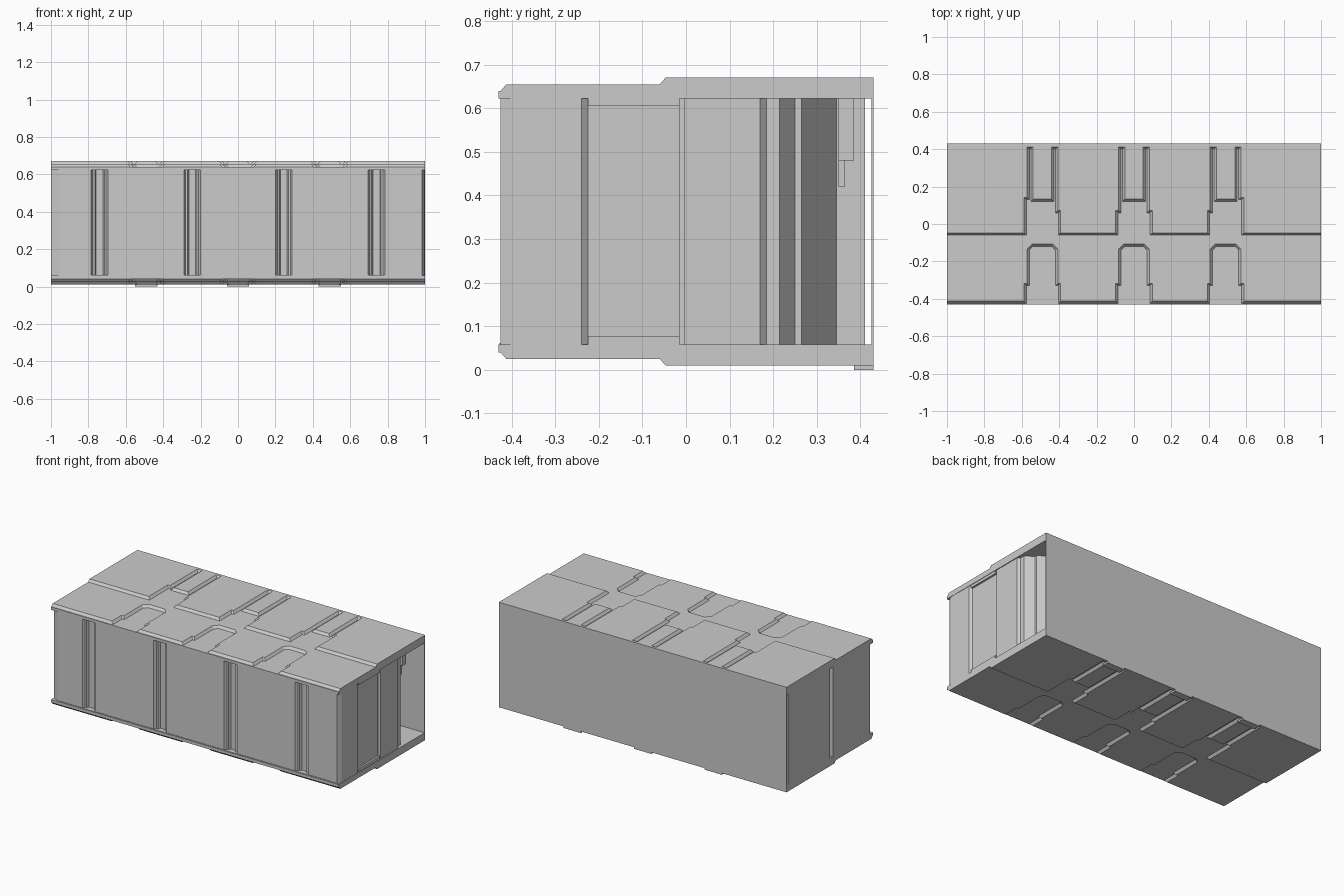
import bpy, bmesh
from mathutils import Vector

cube = bpy.data.objects.get("Cube")
if cube:
    bpy.data.objects.remove(cube, do_unlink=True)

grey = bpy.data.materials.new("light_grey")
grey.use_nodes = True
grey.diffuse_color = (0.6, 0.6, 0.6, 1)
bsdf = next(n for n in grey.node_tree.nodes if n.type == 'BSDF_PRINCIPLED')
bsdf.inputs["Base Color"].default_value = grey.diffuse_color

MID_Z = 0.34            # mirror plane between roof and floor
BAYS = (-0.49, 0, 0.49)
COLUMNS = (-0.74, -0.245, 0.245, 0.74)


def finish(name, bm):
    bmesh.ops.recalc_face_normals(bm, faces=bm.faces)
    mesh = bpy.data.meshes.new(name)
    bm.to_mesh(mesh)
    bm.free()
    mesh.materials.append(grey)
    obj = bpy.data.objects.new(name, mesh)
    bpy.context.collection.objects.link(obj)
    return obj


def add_box(bm, xs, ys, zs):
    v = [bm.verts.new((x, y, z)) for x in xs for y in ys for z in zs]
    for idx in ("0132", "4576", "0154", "2376", "0264", "1375"):
        bm.faces.new([v[int(i)] for i in idx])


def box(name, xs, ys, zs):
    bm = bmesh.new()
    add_box(bm, xs, ys, zs)
    return finish(name, bm)


def prism(name, outline, z0, z1):
    bm = bmesh.new()
    face = bm.faces.new([bm.verts.new((x, y, z0)) for x, y in outline])
    top = bmesh.ops.extrude_face_region(bm, geom=[face], use_keep_orig=True)["geom"]
    for v in top:
        if isinstance(v, bmesh.types.BMVert):
            v.co.z = z1
    return finish(name, bm)


def raised_plate(name, outline, z, rise, flip):
    """Plate with sloped edges, trimmed flush with the ends and the back."""
    bm = bmesh.new()
    verts = [bm.verts.new((x, y, z)) for x, y in outline]
    face = bm.faces.new(verts)
    bm.normal_update()
    bmesh.ops.inset_individual(bm, faces=[face], thickness=0.013,
                               depth=rise, use_even_offset=True)
    bm.faces.new(verts[::-1])
    for co, no in (((1, 0, 0), (1, 0, 0)), ((-1, 0, 0), (-1, 0, 0)),
                   ((0, 0.43, 0), (0, 1, 0))):
        cut = bmesh.ops.bisect_plane(
            bm, geom=bm.verts[:] + bm.edges[:] + bm.faces[:],
            plane_co=Vector(co), plane_no=Vector(no), clear_outer=True)
        edges = [e for e in cut["geom_cut"] if isinstance(e, bmesh.types.BMEdge)]
        bmesh.ops.holes_fill(bm, edges=edges, sides=0)
    if flip:
        for v in bm.verts:
            v.co.z = 2 * MID_Z - v.co.z
    return finish(name, bm)


def notched(y_front, half_notch):
    """Wide outline whose front edge has one mirrored notch per bay."""
    pts = [(-1.05, y_front)]
    for c in BAYS:
        pts += [(c - dx, y) for dx, y in half_notch(-c)]
        pts += [(c + dx, y) for dx, y in reversed(half_notch(c))]
    return pts + [(1.05, y_front), (1.05, 0.47), (-1.05, 0.47)]


def front_notch(side):
    return [(0.085, -0.425), (0.085, -0.33), (0.07, -0.33),
            (0.07, -0.14), (0.05, -0.12)]


def rear_notch(side):
    jog = 0.13 if side > 0 else 0.06
    return [(0.085, -0.06), (0.085, jog), (0.07, jog),
            (0.07, 0.4), (0.062, 0.4), (0.062, 0.12)]


# Roof and floor: slab, front plate level and rear plate level
for part, flip in (("roof", False), ("floor", True)):
    zs = (0.622, 0.64)
    if flip:
        zs = [2 * MID_Z - z for z in zs]
    box(part + "_slab", (-1, 1), (-0.43, 0.43), zs)
    raised_plate(part + "_front_plate", notched(-0.425, front_notch), 0.64, 0.015, flip)
    raised_plate(part + "_rear_plate", notched(-0.06, rear_notch), 0.655, 0.015, flip)

# Body: plan outline with front grooves, stepped right end, seamed left end
plan = [(-1, 0.41), (-1, 0), (-0.98, 0), (-0.98, -0.03), (-1, -0.03),
        (-1, -0.4), (-0.955, -0.425)]
for x in COLUMNS:
    plan += [(x - 0.045, -0.425), (x - 0.035, -0.41), (x - 0.025, -0.41),
             (x - 0.018, -0.395), (x + 0.018, -0.395), (x + 0.025, -0.41),
             (x + 0.035, -0.41), (x + 0.045, -0.425)]
plan += [(0.985, -0.425), (0.998, -0.4), (0.998, -0.24), (0.985, -0.225),
         (0.985, -0.015), (0.97, -0.015), (0.97, -0.005), (0.995, -0.005),
         (0.995, 0.17), (0.98, 0.185), (0.98, 0.215), (0.93, 0.25),
         (0.93, 0.265), (0.8, 0.345), (0.8, 0.41)]
prism("body", plan, 0.05, 0.63)

# Rails framing the end panel, and sills along the front
for name, zs in (("lower", (0.05, 0.078)), ("upper", (0.605, 0.63))):
    box(name + "_end_rail", (0.98, 0.997), (-0.225, -0.015), zs)
box("front_sill", (-0.95, 0.98), (-0.428, -0.39), (0.05, 0.062))
box("front_header", (-0.95, 0.98), (-0.428, -0.39), (0.622, 0.632))

# Hook inside the open corner
box("hook_bracket", (0.87, 0.9), (0.35, 0.385), (0.48, 0.625))
box("hook_tip", (0.87, 0.885), (0.35, 0.365), (0.42, 0.48))

# Back sheet with four hand slots and shallow pockets behind them
sheet = box("back_sheet", (-1, 1), (0.425, 0.43), (0.012, 0.668))
bm = bmesh.new()
for x in COLUMNS:
    add_box(bm, (x - 0.065, x + 0.065), (0.4, 0.45), (0.592, 0.622))
upright = [e for e in bm.edges if abs(e.verts[0].co.y - e.verts[1].co.y) > 0.04]
bmesh.ops.bevel(bm, geom=upright, offset=0.012, segments=2, affect='EDGES', profile=0.5)
cutter = finish("slot_cutter", bm)
cutter.hide_render = True
cutter.hide_viewport = True
cut = sheet.modifiers.new("slots", 'BOOLEAN')
cut.operation = 'DIFFERENCE'
cut.solver = 'EXACT'
cut.object = cutter
for i, x in enumerate(COLUMNS):
    pocket = bmesh.new()
    a = [pocket.verts.new((x + s * 0.065, y, z)) for s in (-1, 1)
         for y, z in ((0.427, 0.59), (0.41, 0.606), (0.427, 0.622))]
    pocket.faces.new((a[0], a[1], a[4], a[3]))
    pocket.faces.new((a[1], a[2], a[5], a[4]))
    finish("slot_pocket_%d" % (i + 1), pocket)

# Feet under the rear of each bay
for i, c in enumerate(BAYS):
    prism("rear_foot_%d" % (i + 1),
          [(c - 0.06, 0.385), (c + 0.06, 0.385), (c + 0.06, 0.43), (c - 0.06, 0.43)],
          0, 0.012)
